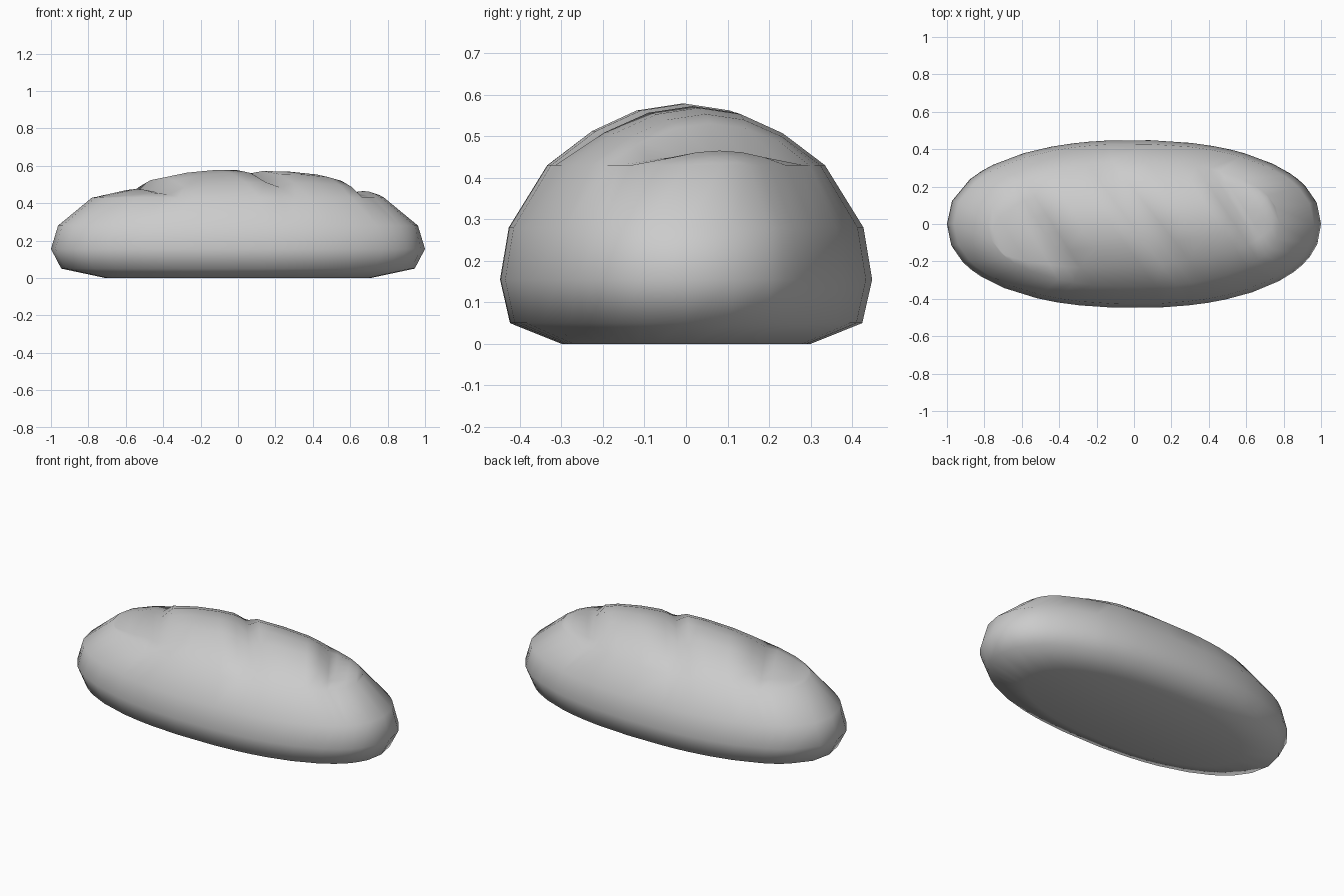
import bpy, bmesh
from math import cos, sin, radians

if "Cube" in bpy.data.objects:
    bpy.data.objects.remove(bpy.data.objects["Cube"])

# Side wall layers: z, half length, half width
LAYERS = [(0.0, 0.71, 0.30), (0.05, 0.945, 0.425), (0.155, 1.0, 0.449),
          (0.28, 0.962, 0.428), (0.43, 0.78, 0.335)]
# Slanted strips over the crust: front angle, back angle, crest height
POLE_L, POLE_R = 25, 205
STRIPS = [(31, 13, .432), (37, 0, .437), (48, -14, .452), (61, -30, .476),
          (68, -37, .46), (75, -43, .535), (85, -56, .563), (97, -66, .578),
          (105, -73, .578), (111, -78, .528), (117, -83, .572),
          (127, -94, .568), (139, -106, .553), (147, -113, .53),
          (153, -119, .455), (159, -124, .455), (168, -136, .465),
          (180, -145, .452), (193, -150, .437)]
ACROSS = 6


def outline(deg, a, b):
    """Point on a slightly squared oval, angle measured from -x towards -y."""
    c, s = -cos(radians(deg)), -sin(radians(deg))
    p = 0.91
    return (a * abs(c) ** p * (1 if c > 0 else -1),
            b * abs(s) ** p * (1 if s > 0 else -1))


bm = bmesh.new()
angles = ([POLE_L] + [s[0] for s in STRIPS] + [POLE_R]
          + [s[1] for s in reversed(STRIPS)])
N = len(angles)

# Side walls and flat base
rings = []
for z, a, b in LAYERS:
    rings.append([bm.verts.new((*outline(d, a, b), z)) for d in angles])
for lo, hi in zip(rings, rings[1:]):
    for i in range(N):
        j = (i + 1) % N
        bm.faces.new((lo[i], lo[j], hi[j], hi[i]))
bm.faces.new(list(reversed(rings[0])))

# Scored crust
top = rings[-1]
rim = LAYERS[-1][0]
n = len(STRIPS)
columns = []
for k, (_, _, crest) in enumerate(STRIPS):
    front, back = top[k + 1], top[N - 1 - k]
    col = [front]
    for m in range(1, ACROSS):
        t = m / ACROSS
        p = front.co.lerp(back.co, t)
        p.z = rim + (crest - rim) * (1 - (2 * t - 1) ** 2)
        col.append(bm.verts.new(p))
    columns.append(col + [back])
for c0, c1 in zip(columns, columns[1:]):
    for m in range(ACROSS):
        bm.faces.new((c0[m], c1[m], c1[m + 1], c0[m + 1]))
for pole, col in ((top[0], columns[0]), (top[n + 1], columns[-1])):
    for m in range(ACROSS):
        bm.faces.new((pole, col[m], col[m + 1]))

bmesh.ops.recalc_face_normals(bm, faces=bm.faces)
for f in bm.faces:
    f.smooth = True
mesh = bpy.data.meshes.new("bread_loaf")
bm.to_mesh(mesh)
bm.free()
loaf = bpy.data.objects.new("bread_loaf", mesh)
bpy.context.collection.objects.link(loaf)
